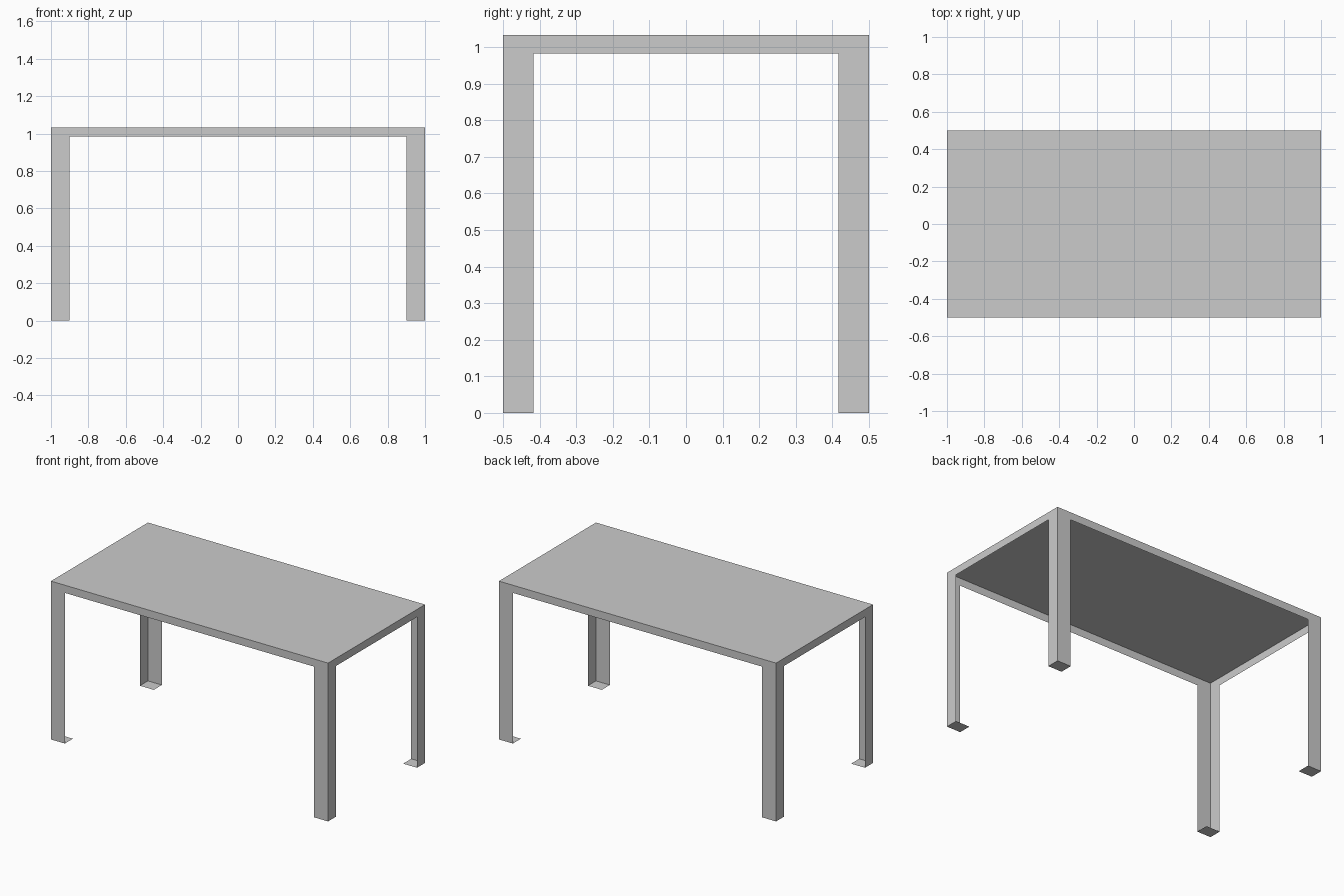
import bpy, bmesh

if "Cube" in bpy.data.objects:
    bpy.data.objects.remove(bpy.data.objects["Cube"])

HX, HY, TOP = 1.0, 0.5, 1.033     # half length, half width, height
RIM = 0.983                       # lower edge of the apron
LX, LY = 0.10, 0.083              # leg widths along x and y


def sheet_object(name, quads, outward):
    """Thin sheet-metal part from quads; faces are turned to the outside."""
    mesh = bpy.data.meshes.new(name)
    bm = bmesh.new()
    for quad, normal in zip(quads, outward):
        face = bm.faces.new([bm.verts.new(p) for p in quad])
        face.normal_update()
        if face.normal.dot(normal) < 0:
            face.normal_flip()
    bmesh.ops.remove_doubles(bm, verts=bm.verts, dist=1e-5)
    bm.to_mesh(mesh)
    bm.free()
    obj = bpy.data.objects.new(name, mesh)
    bpy.context.collection.objects.link(obj)
    return obj


def x_wall(x0, x1, y, z0, z1):
    return [(x0, y, z0), (x1, y, z0), (x1, y, z1), (x0, y, z1)]


def y_wall(y0, y1, x, z0, z1):
    return [(x, y0, z0), (x, y1, z0), (x, y1, z1), (x, y0, z1)]


def flat(x0, x1, y0, y1, z):
    return [(x0, y0, z), (x1, y0, z), (x1, y1, z), (x0, y1, z)]


# Tabletop sheet with its folded-down apron, open underneath
quads = [flat(-HX, HX, -HY, HY, TOP)]
normals = [(0, 0, 1)]
for s in (-1, 1):
    quads += [x_wall(-HX, HX, s * HY, RIM, TOP), y_wall(-HY, HY, s * HX, RIM, TOP)]
    normals += [(0, s, 0), (s, 0, 0)]
sheet_object("tabletop", quads, normals)

# Four angle-section legs, open on the inside, each with a foot plate
for sx, side in ((-1, "left"), (1, "right")):
    for sy, end in ((-1, "front"), (1, "back")):
        x, y = sx * HX, sy * HY
        xi, yi = sx * (HX - LX), sy * (HY - LY)
        sheet_object(f"{end}_{side}_leg",
                     [x_wall(xi, x, y, 0, RIM), y_wall(yi, y, x, 0, RIM),
                      flat(xi, x, yi, y, 0)],
                     [(0, sy, 0), (sx, 0, 0), (0, 0, -1)])
